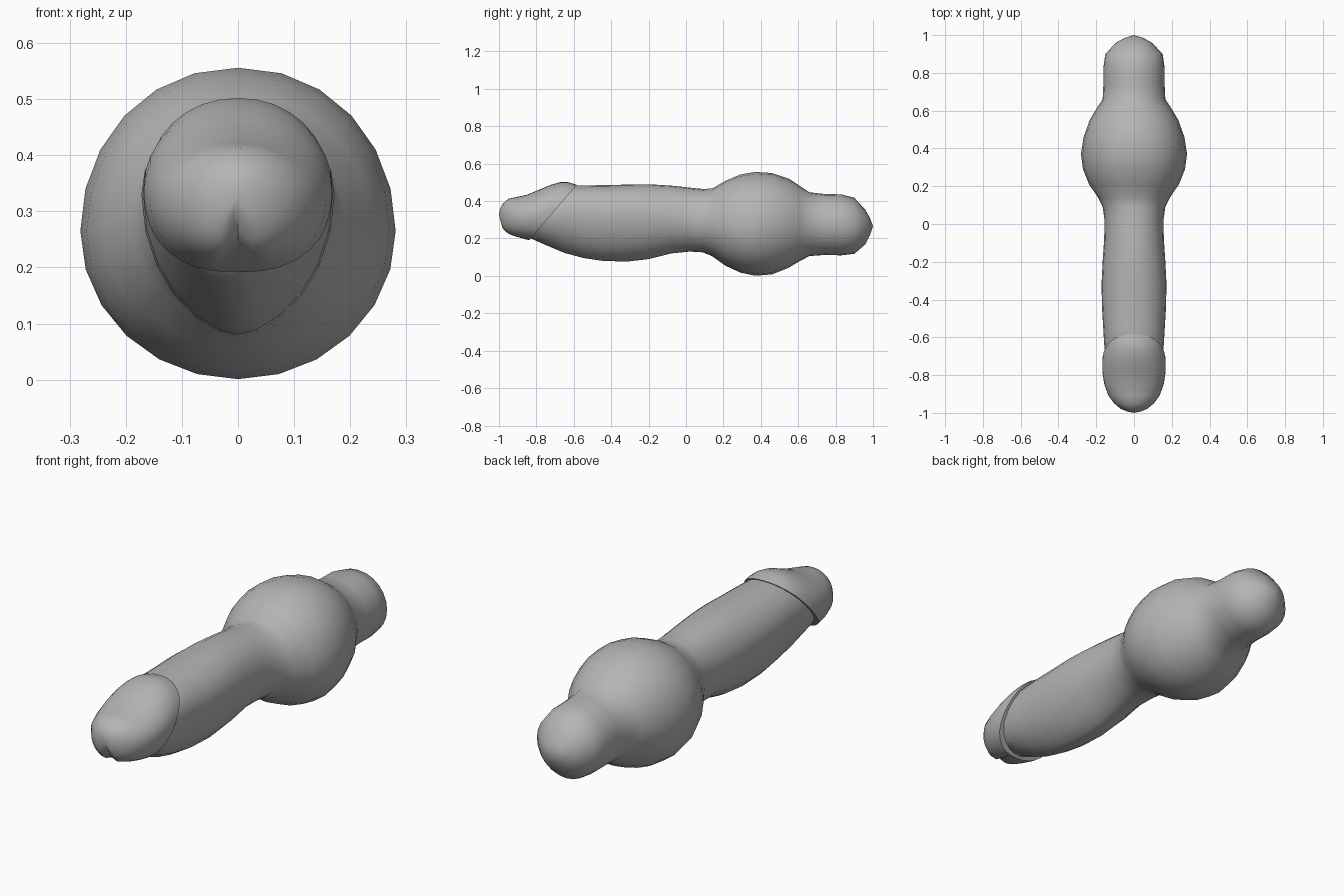
import bpy, bmesh, math
from mathutils import Vector

grey = bpy.data.materials.new("dark_grey")
grey.diffuse_color = (0.46, 0.46, 0.46, 1)


def power(v, p):
    return math.copysign(abs(v) ** p, v)


def section(y, top, bottom, half, wide_z, low_pow, sides):
    """Egg-shaped ring: half ellipse above wide_z, another half below it."""
    pts = []
    for i in range(sides):
        a = 2 * math.pi * i / sides
        c, s = math.cos(a), math.sin(a)
        if s >= 0:
            pts.append(Vector((half * power(c, 0.95), y, wide_z + (top - wide_z) * s)))
        else:
            pts.append(Vector((half * power(c, low_pow), y, wide_z + (wide_z - bottom) * s)))
    return pts


def loft(rows, front_tip, back_tip, low_pow, sides):
    bm = bmesh.new()
    rings = [[bm.verts.new(p) for p in section(*r, low_pow(r[0]), sides)] for r in rows]
    for a, b in zip(rings, rings[1:]):
        for i in range(sides):
            j = (i + 1) % sides
            bm.faces.new((a[i], a[j], b[j], b[i]))
    for ring, tip in ((rings[0], front_tip), (rings[-1], back_tip)):
        t = bm.verts.new(tip)
        for i in range(sides):
            bm.faces.new((ring[i], ring[(i + 1) % sides], t))
    bmesh.ops.recalc_face_normals(bm, faces=bm.faces)
    return bm


def finish(bm, name):
    bmesh.ops.recalc_face_normals(bm, faces=bm.faces)
    me = bpy.data.meshes.new(name)
    bm.to_mesh(me)
    bm.free()
    me.materials.append(grey)
    ob = bpy.data.objects.new(name, me)
    bpy.context.collection.objects.link(ob)
    bpy.ops.object.select_all(action='DESELECT')
    ob.select_set(True)
    bpy.context.view_layer.objects.active = ob
    bpy.ops.object.shade_smooth_by_angle(angle=math.radians(60))
    return ob


# Shaft, bulb and rear knob: y, top, bottom, half width, height of widest point
body_rows = [
    (-0.84, 0.41, 0.205, 0.13, 0.32),
    (-0.75, 0.45, 0.165, 0.152, 0.33),
    (-0.65, 0.482, 0.123, 0.157, 0.34),
    (-0.55, 0.484, 0.096, 0.163, 0.34),
    (-0.45, 0.485, 0.081, 0.169, 0.33),
    (-0.32, 0.488, 0.076, 0.172, 0.33),
    (-0.20, 0.490, 0.090, 0.166, 0.32),
    (-0.08, 0.483, 0.120, 0.158, 0.31),
    (0.02, 0.472, 0.130, 0.156, 0.30),
    (0.09, 0.465, 0.126, 0.166, 0.29),
    (0.14, 0.467, 0.105, 0.190, 0.28),
    (0.21, 0.508, 0.055, 0.238, 0.27),
    (0.29, 0.542, 0.018, 0.270, 0.265),
    (0.37, 0.556, 0.001, 0.281, 0.265),
    (0.46, 0.550, 0.008, 0.267, 0.275),
    (0.55, 0.520, 0.044, 0.235, 0.28),
    (0.61, 0.480, 0.080, 0.199, 0.28),
    (0.66, 0.447, 0.106, 0.166, 0.28),
    (0.74, 0.438, 0.112, 0.162, 0.275),
    (0.83, 0.436, 0.110, 0.162, 0.275),
    (0.90, 0.418, 0.118, 0.152, 0.27),
    (0.96, 0.352, 0.170, 0.095, 0.265),
    (0.985, 0.307, 0.222, 0.05, 0.265),
]
bm = loft(body_rows, (0, -0.86, 0.31), (0, 1.0, 0.265),
          lambda y: 1.2 if y < 0 else 1.0, 24)
finish(bm, "body")

# Rounded front cap
cap_rows = [
    (-0.993, 0.362, 0.285, 0.035, 0.32),
    (-0.98, 0.386, 0.248, 0.068, 0.32),
    (-0.95, 0.412, 0.222, 0.105, 0.32),
    (-0.91, 0.421, 0.208, 0.135, 0.32),
    (-0.85, 0.434, 0.194, 0.157, 0.325),
    (-0.78, 0.463, 0.180, 0.168, 0.335),
    (-0.72, 0.488, 0.165, 0.168, 0.345),
    (-0.67, 0.502, 0.150, 0.162, 0.35),
    (-0.63, 0.501, 0.140, 0.159, 0.35),
    (-0.58, 0.486, 0.130, 0.157, 0.35),
    (-0.50, 0.470, 0.120, 0.150, 0.35),
]
bm = loft(cap_rows, (0, -1.0, 0.33), (0, -0.48, 0.33), lambda y: 0.8, 32)

# Small groove low on the front, fading out upwards
for v in bm.verts:
    if v.co.y < -0.85 and v.co.z < 0.315:
        k = math.exp(-(v.co.x / 0.016) ** 2)
        k *= min(1, (-0.85 - v.co.y) / 0.06) * min(1, (0.315 - v.co.z) / 0.06)
        v.co.y += 0.018 * k
        v.co.z += 0.015 * k

# Slanted rim where the cap meets the shaft
bmesh.ops.bisect_plane(bm, geom=bm.verts[:] + bm.edges[:] + bm.faces[:],
                       plane_co=(0, -0.65, 0.41), plane_no=(0, 0.21, -0.18),
                       clear_outer=True)
bmesh.ops.holes_fill(bm, edges=[e for e in bm.edges if e.is_boundary], sides=0)
finish(bm, "front_cap")
